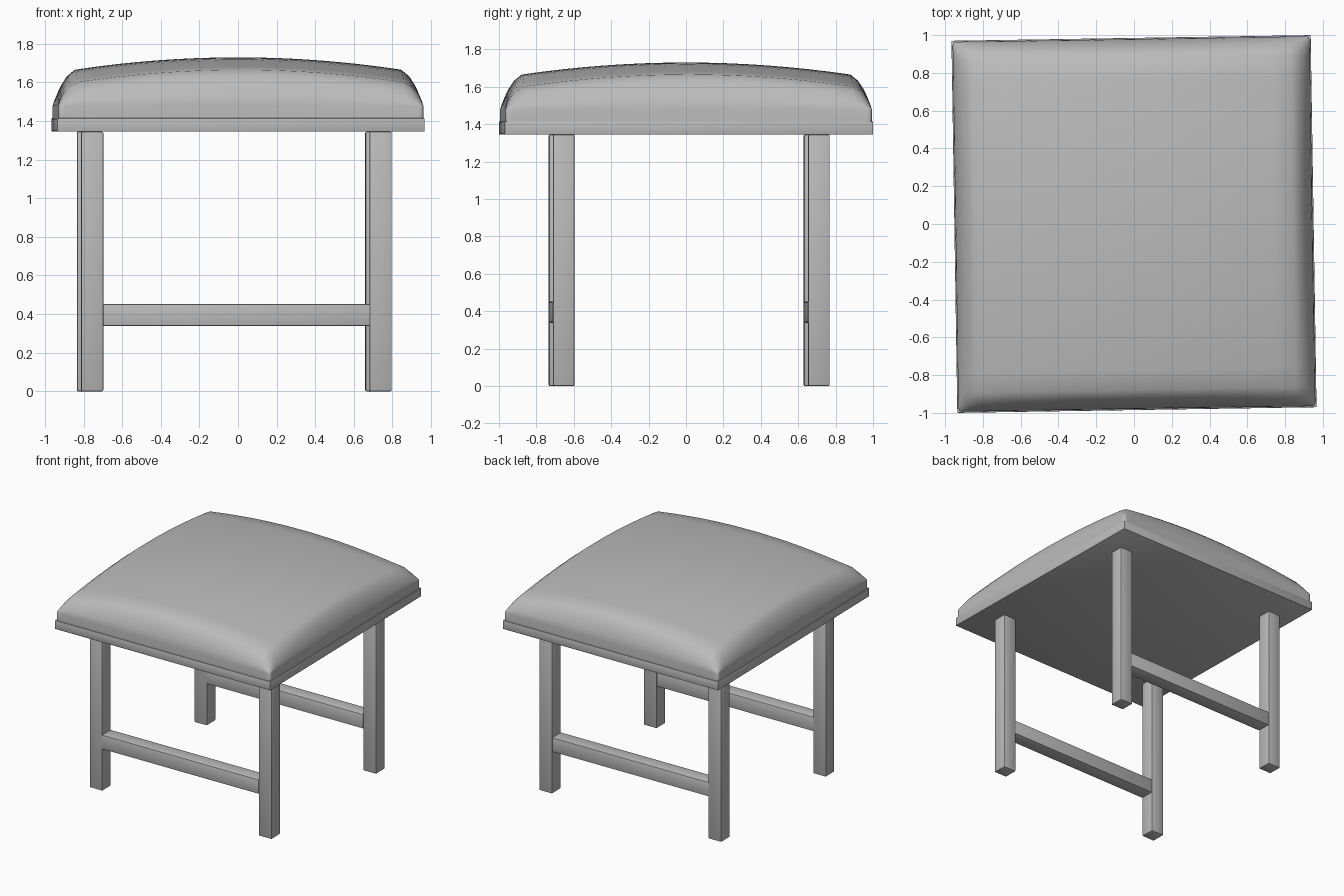
import bpy, bmesh, math
from mathutils import Matrix, Vector

cube = bpy.data.objects.get("Cube")
if cube:
    bpy.data.objects.remove(cube, do_unlink=True)

TURN = Matrix.Rotation(math.radians(0.9), 4, 'Z')   # whole stool stands slightly turned

grey = bpy.data.materials.new("plain_grey")
grey.use_nodes = True
COLOUR = (0.5, 0.5, 0.5, 1)
grey.diffuse_color = COLOUR
grey.node_tree.nodes["Principled BSDF"].inputs["Base Color"].default_value = COLOUR


def finish(name, bm, angle):
    bmesh.ops.recalc_face_normals(bm, faces=bm.faces)
    bm.transform(TURN)
    mesh = bpy.data.meshes.new(name)
    bm.to_mesh(mesh)
    bm.free()
    obj = bpy.data.objects.new(name, mesh)
    bpy.context.collection.objects.link(obj)
    mesh.materials.append(grey)
    bpy.ops.object.select_all(action='DESELECT')
    obj.select_set(True)
    bpy.context.view_layer.objects.active = obj
    bpy.ops.object.shade_smooth_by_angle(angle=math.radians(angle))
    return obj


def block(name, centre, size, bevel=0.007):
    bm = bmesh.new()
    bmesh.ops.create_cube(bm, size=1)
    bm.transform(Matrix.Translation(centre) @ Matrix.Diagonal((*size, 1)))
    bmesh.ops.bevel(bm, geom=bm.edges[:], offset=bevel, segments=2,
                    profile=0.5, affect='EDGES')
    return finish(name, bm, 30)


# Seat board
HX, HY = 0.951, 0.985
BOARD_Z, CUSHION_Z = 1.345, 1.415
block("seat_board", (0, 0, (BOARD_Z + CUSHION_Z) / 2),
      (2 * HX, 2 * HY, CUSHION_Z - BOARD_Z), 0.004)

# Legs, and a stretcher across the front pair and the back pair
W = 0.114
LEG_X, LEG_Y = 0.747, 0.682
OFF_X, OFF_Y = -0.019, 0.017
for row, sy in (("front", -1), ("back", 1)):
    y = OFF_Y + sy * LEG_Y
    for side, sx in (("left", 1), ("right", -1)):
        block(f"{row}_{side}_leg", (OFF_X + sx * LEG_X, y, BOARD_Z / 2), (W, W, BOARD_Z))
    block(f"{row}_stretcher", (OFF_X, y - 0.003, 0.395),
          (2 * LEG_X - W + 0.004, W, W), 0.005)

# Domed cushion: a grid, dense near its rim, with walls below
CX, CY = HX - 0.006, HY - 0.006
SHOULDER, CORNER, ROLL = 1.48, 0.02, 0.1


def stations(half):
    rim = [half - d for d in (0, 0.003, 0.008, 0.02, 0.035, 0.06, 0.1)]
    inner = [rim[-1] * (1 - i / 8) for i in range(1, 9)]
    pos = rim + inner
    return [-p for p in pos] + pos[-2::-1]


def roll(d):
    t = min(d / ROLL, 1)
    return (1 - (1 - t) ** 1.6) ** (1 / 1.6)


def cushion_point(x, y):
    dx, dy = CX - abs(x), CY - abs(y)
    h = 0.09 + 0.08 * (1 - (x / CX) ** 2) + 0.08 * (1 - (y / CY) ** 2)
    z = SHOULDER + h * roll(dx) * roll(dy)
    if dx < CORNER and dy < CORNER:      # round the corner in plan
        a, b = CORNER - dx, CORNER - dy
        k = max(a, b) / math.hypot(a, b)
        x = math.copysign(CX - CORNER + a * k, x)
        y = math.copysign(CY - CORNER + b * k, y)
    return Vector((x, y, z))


bm = bmesh.new()
xs, ys = stations(CX), stations(CY)
rows = [[bm.verts.new(cushion_point(x, y)) for x in xs] for y in ys]
for low, high in zip(rows, rows[1:]):
    for i in range(len(xs) - 1):
        bm.faces.new((low[i], low[i + 1], high[i + 1], high[i]))
rim_edges = [e for e in bm.edges if e.is_boundary]
walls = bmesh.ops.extrude_edge_only(bm, edges=rim_edges)["geom"]
for v in walls:
    if isinstance(v, bmesh.types.BMVert):
        v.co.z = CUSHION_Z
bmesh.ops.holes_fill(bm, edges=[e for e in bm.edges if e.is_boundary], sides=0)
finish("cushion", bm, 60)
